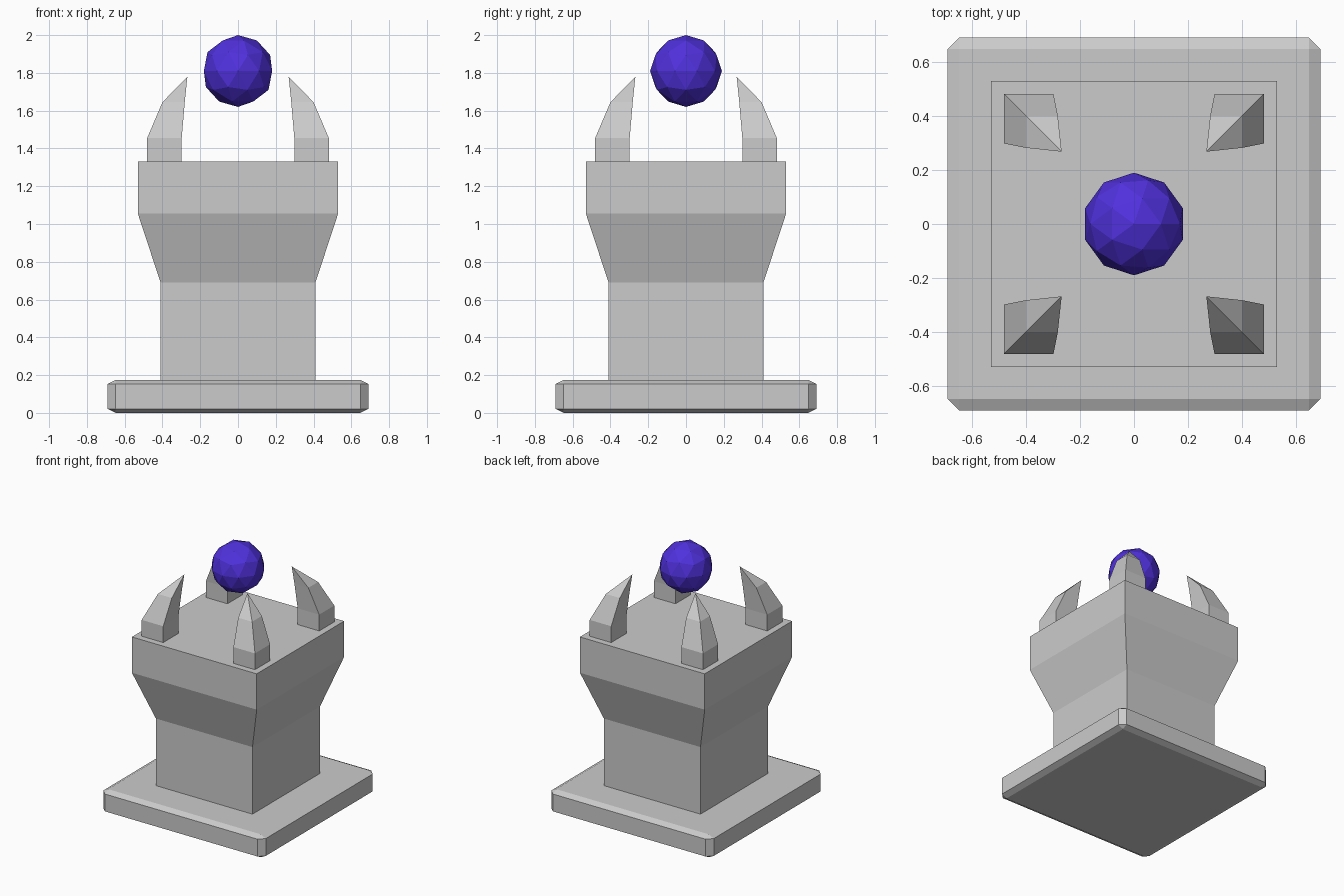
import bpy, bmesh

if "Cube" in bpy.data.objects:
    bpy.data.objects.remove(bpy.data.objects["Cube"])


def finish(bm, name):
    bmesh.ops.recalc_face_normals(bm, faces=bm.faces[:])
    mesh = bpy.data.meshes.new(name)
    bm.to_mesh(mesh)
    bm.free()
    obj = bpy.data.objects.new(name, mesh)
    bpy.context.collection.objects.link(obj)
    return obj


def square_loft(name, rings, tip=None, sx=1, sy=1):
    """Stack square rings (low, high, z); close the top with a cap or a tip point."""
    bm = bmesh.new()
    loops = [[bm.verts.new((sx * x, sy * y, z))
              for x, y in ((a, a), (b, a), (b, b), (a, b))] for a, b, z in rings]
    bm.faces.new(loops[0])
    for lo, hi in zip(loops, loops[1:]):
        for i in range(4):
            j = (i + 1) % 4
            bm.faces.new((lo[i], lo[j], hi[j], hi[i]))
    if tip:
        point = bm.verts.new((sx * tip[0], sy * tip[0], tip[1]))
        for i in range(4):
            bm.faces.new((loops[-1][i], loops[-1][(i + 1) % 4], point))
    else:
        bm.faces.new(loops[-1])
    return finish(bm, name)


# Chamfered base slab (chamfer is half as tall as it is wide)
bm = bmesh.new()
bmesh.ops.create_cube(bm, size=1)
bmesh.ops.scale(bm, vec=(1.38, 1.38, 0.35), verts=bm.verts[:])
bmesh.ops.bevel(bm, geom=bm.edges[:], offset=0.042, segments=1, profile=0.5,
                affect='EDGES')
bmesh.ops.scale(bm, vec=(1, 1, 0.5), verts=bm.verts[:])
bmesh.ops.translate(bm, vec=(0, 0, 0.0875), verts=bm.verts[:])
finish(bm, "base_slab")

# Pedestal column flaring into a wide head
square_loft("pedestal", [(-0.41, 0.41, 0.17), (-0.41, 0.41, 0.69),
                         (-0.53, 0.53, 1.055), (-0.53, 0.53, 1.33)])

# Four corner claws curving inward to a point
for sx, sy, side in ((1, 1, "back_right"), (-1, 1, "back_left"),
                     (1, -1, "front_right"), (-1, -1, "front_left")):
    square_loft("claw_" + side, [(0.298, 0.481, 1.33), (0.298, 0.481, 1.455),
                                 (0.282, 0.40, 1.645)], (0.268, 1.78), sx, sy)

# Floating faceted orb
bm = bmesh.new()
bmesh.ops.create_icosphere(bm, subdivisions=2, radius=0.19)
bmesh.ops.translate(bm, vec=(0, 0, 1.81), verts=bm.verts[:])
orb = finish(bm, "orb")
violet = bpy.data.materials.new("violet")
violet.diffuse_color = (0.08, 0.03, 0.72, 1)
violet.use_nodes = True
violet.node_tree.nodes["Principled BSDF"].inputs["Base Color"].default_value = violet.diffuse_color
orb.data.materials.append(violet)
